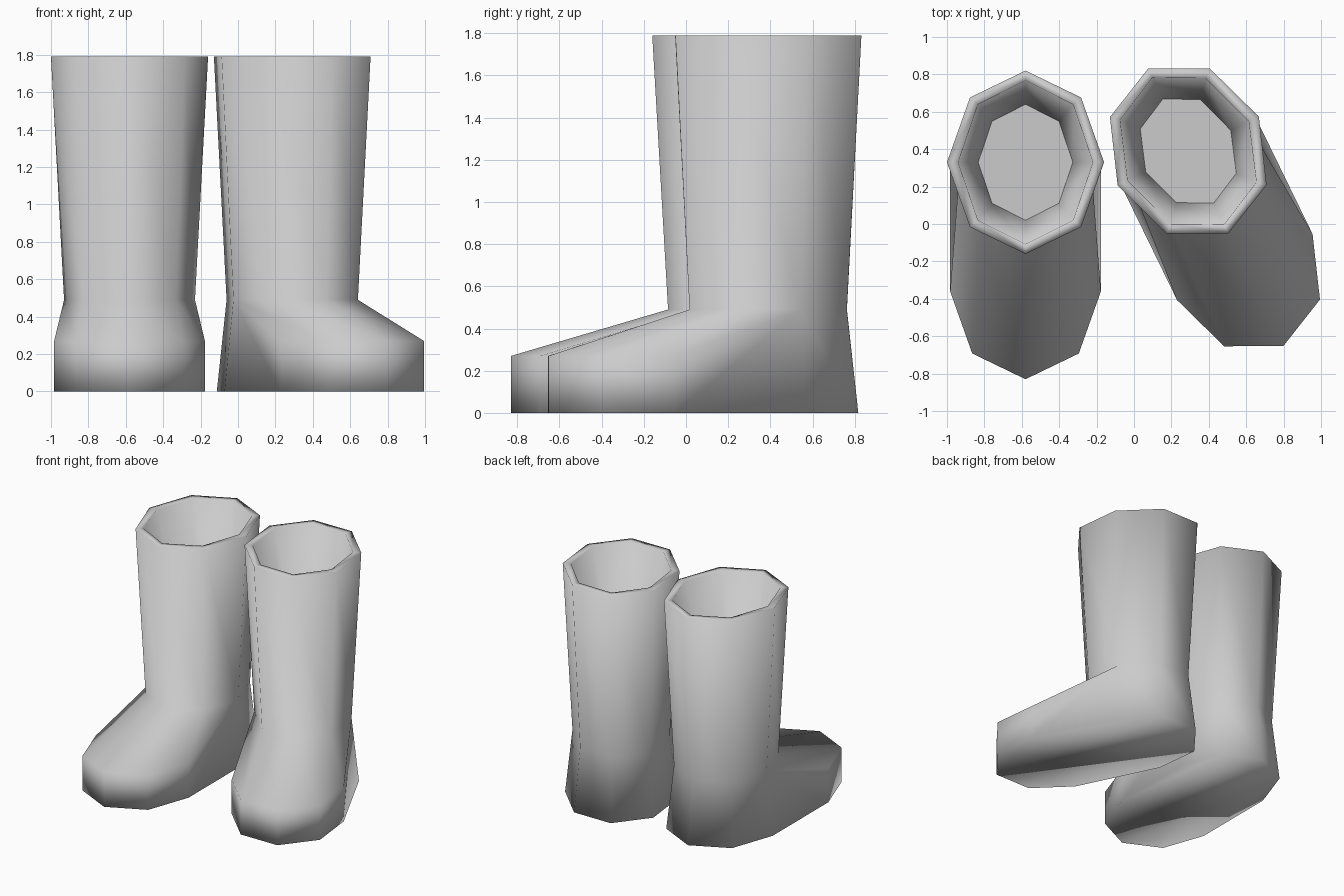
import bpy, bmesh, math

if "Cube" in bpy.data.objects:
    bpy.data.objects.remove(bpy.data.objects["Cube"])

TOE_SHIFT = -0.69


def ring(bm, rx, ry, z, ks=range(8), dy=0.0):
    """Eight-sided oval ring (or part of one), keyed by corner number."""
    return {k % 8: bm.verts.new((rx * math.cos(k * math.pi / 4),
                                 ry * math.sin(k * math.pi / 4) + dy, z)) for k in ks}


def bridge(bm, a, b, ks=range(8)):
    for k in ks:
        n = (k + 1) % 8
        bm.faces.new((a[k], a[n], b[n], b[k]))


def boot(name, x, y, turn):
    bm = bmesh.new()
    # Shaft: floor, lining, rim, outer wall down to the ankle
    floor = ring(bm, 0.253, 0.31, 0.45)
    lip = ring(bm, 0.36, 0.437, 1.79)
    top = ring(bm, 0.42, 0.49, 1.79)
    ankle = ring(bm, 0.35, 0.415, 0.49)
    inner_floor = bm.faces.new([floor[k] for k in range(8)])
    for a, b in ((floor, lip), (lip, top), (top, ankle)):
        bridge(bm, a, b)

    # Foot: heel half ring at the back, toe half rings pushed forward
    heel = ring(bm, 0.403, 0.475, 0, range(5))
    toe_top = ring(bm, 0.403, 0.47, 0.27, range(4, 9), TOE_SHIFT)
    toe_low = ring(bm, 0.403, 0.47, 0, range(4, 9), TOE_SHIFT)
    bridge(bm, ankle, heel, range(4))
    bridge(bm, ankle, toe_top, range(4, 8))
    bridge(bm, toe_top, toe_low, range(4, 8))
    for k in (0, 4):
        bm.faces.new((ankle[k], toe_top[k], toe_low[k]))
        bm.faces.new((ankle[k], toe_low[k], heel[k]))

    # Sole
    bm.faces.new([heel[k] for k in range(5)] + [toe_low[k % 8] for k in range(4, 9)])

    bmesh.ops.recalc_face_normals(bm, faces=bm.faces[:])
    for f in bm.faces:
        f.smooth = f is not inner_floor
    mesh = bpy.data.meshes.new(name)
    bm.to_mesh(mesh)
    bm.free()
    ob = bpy.data.objects.new(name, mesh)
    bpy.context.collection.objects.link(ob)
    ob.location = (x, y, 0)
    ob.rotation_euler.z = math.radians(turn)


boot("straight_boot", -0.58, 0.33, 0)
boot("turned_boot", 0.29, 0.39, 26)
